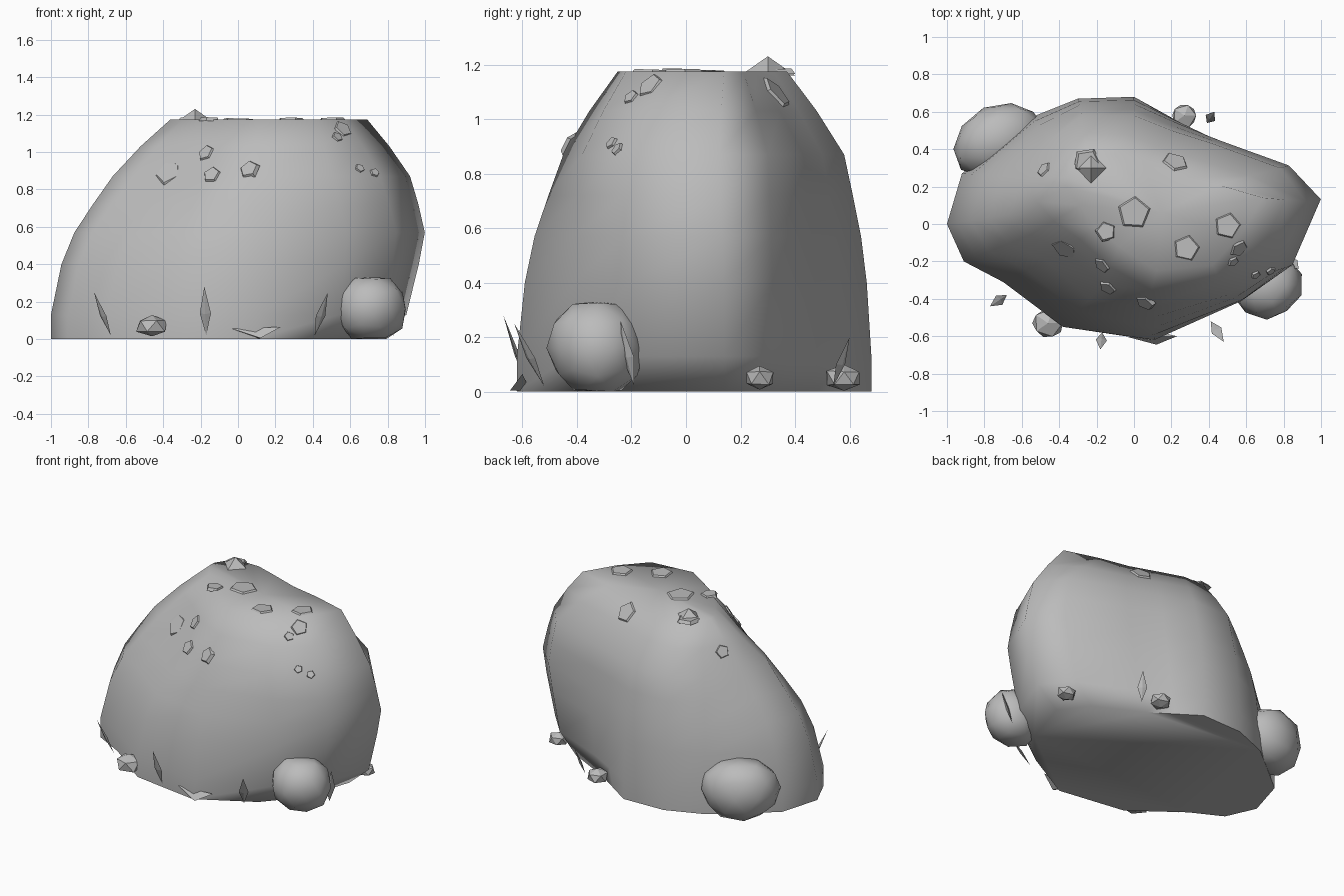
import bpy, bmesh, math, random
from mathutils import Vector, Matrix
from mathutils.bvhtree import BVHTree

random.seed(4)
default = bpy.data.objects.get("Cube")
if default:
    bpy.data.objects.remove(default, do_unlink=True)

stone = bpy.data.materials.new("stone grey")
stone.use_nodes = True
GREY = (0.5, 0.5, 0.5, 1)
stone.diffuse_color = GREY
stone.node_tree.nodes["Principled BSDF"].inputs["Base Color"].default_value = GREY


def finish(bm, name, smooth_angle=None):
    """Turn a bmesh into a named grey object."""
    bmesh.ops.recalc_face_normals(bm, faces=bm.faces)
    mesh = bpy.data.meshes.new(name)
    bm.to_mesh(mesh)
    bm.free()
    mesh.materials.append(stone)
    obj = bpy.data.objects.new(name, mesh)
    bpy.context.collection.objects.link(obj)
    if smooth_angle:
        bpy.ops.object.select_all(action="DESELECT")
        obj.select_set(True)
        bpy.context.view_layer.objects.active = obj
        bpy.ops.object.shade_smooth_by_angle(angle=math.radians(smooth_angle))
    return obj


# Main rock: plan outlines of the foot, the shoulder and the crown, blended level by level
FOOT = [(1, .14), (.82, .32), (.4, .48), (.2, .58), (0, .68), (-.3, .67), (-.55, .57),
        (-.92, .27), (-1, 0), (-.91, -.2), (-.7, -.31), (-.38, -.55), (.12, -.62),
        (.6, -.42), (.86, -.2)]
SHOULDER = [(.92, .12), (.78, .3), (.42, .43), (.2, .5), (0, .58), (-.28, .58), (-.45, .45),
            (-.6, .25), (-.67, .05), (-.56, -.06), (-.37, -.14), (-.17, -.33), (.07, -.45),
            (.5, -.38), (.76, -.25)]
CROWN = [(.69, .14), (.45, .21), (.25, .25), (.05, .32), (-.1, .37), (-.25, .37), (-.33, .3),
         (-.36, .25), (-.36, .2), (-.29, .1), (-.2, -.02), (-.08, -.12), (.12, -.25),
         (.42, -.22), (.57, -.06)]
# height, lower outline, upper outline, blend, stretch of the right side
LEVELS = [(0, FOOT, SHOULDER, 0, .75), (.13, FOOT, SHOULDER, 0, .9),
          (.4, FOOT, SHOULDER, .17, .98), (.57, FOOT, SHOULDER, .38, 1.03),
          (.72, FOOT, SHOULDER, .68, 1.02), (.87, FOOT, SHOULDER, 1, 1),
          (1.03, SHOULDER, CROWN, .48, 1), (1.175, SHOULDER, CROWN, 1, 1)]
bm = bmesh.new()
rings = []
for z, lower, upper, blend, right in LEVELS:
    ring = []
    for a, b in zip(lower, upper):
        p = Vector(a).lerp(Vector(b), blend)
        ring.append(bm.verts.new((p.x * (right if p.x > 0 else 1), p.y, z)))
    rings.append(ring)
for low, high in zip(rings, rings[1:]):
    for i in range(len(low)):
        j = (i + 1) % len(low)
        bm.faces.new((low[i], low[j], high[j], high[i]))
bm.faces.new(rings[0])
centre = bm.verts.new((.15, .06, 1.165))
for i, v in enumerate(rings[-1]):
    bm.faces.new((v, rings[-1][(i + 1) % len(FOOT)], centre))
bmesh.ops.recalc_face_normals(bm, faces=bm.faces)
surface = BVHTree.FromBMesh(bm)
finish(bm, "main_rock", 75)


# Round boulders and small pebbles resting on the ground
def boulder(name, centre, half, detail, jitter, turn=0, smooth_angle=None):
    bm = bmesh.new()
    bmesh.ops.create_icosphere(bm, subdivisions=detail, radius=1)
    for v in bm.verts:
        v.co *= 1 + random.uniform(-jitter, jitter)
        v.co.z = max(-.85, min(.9, v.co.z))
        v.co = Vector(s * h for s, h in zip(v.co, half))
    bm.transform(Matrix.Translation(centre) @ Matrix.Rotation(math.radians(turn), 4, "Z"))
    return finish(bm, name, smooth_angle)


boulder("front_boulder", (.71, -.325, .16), (.19, .18, .188), 2, .05, 0, 50)
boulder("back_boulder", (-.725, .45, .18), (.255, .19, .21), 2, .05, 25, 50)
boulder("front_pebble", (-.46, -.53, .07), (.09, .085, .065), 1, .08)
boulder("back_pebble", (.27, .58, .05), (.075, .07, .055), 1, .08)
boulder("side_pebble", (.78, .27, .05), (.065, .06, .05), 1, .08)


# Flat stone chips lying on the upper surface
def chip(name, location, normal, radius, thick):
    bm = bmesh.new()
    bmesh.ops.create_cone(bm, cap_ends=True, segments=5, radius1=radius,
                          radius2=radius * .8, depth=thick)
    turn = Matrix.Rotation(random.uniform(0, math.tau), 4, "Z")
    tilt = normal.to_track_quat("Z", "Y").to_matrix().to_4x4()
    bm.transform(Matrix.Translation(location) @ tilt @ turn)
    return finish(bm, name)


CHIPS = [(-.48, .29, .05), (-.25, .33, .08), (0, .06, .1), (.22, .33, .08), (.28, -.13, .08),
         (-.37, -.13, .085), (.06, -.42, .06), (.5, -.01, .08), (.56, -.13, .06),
         (-.15, -.04, .06), (-.17, -.22, .055), (-.14, -.34, .055),
         (.53, -.2, .035), (.65, -.27, .03), (.73, -.25, .03)]
for x, y, radius in CHIPS:
    spot, normal, _, _ = surface.ray_cast(Vector((x, y, 2)), Vector((0, 0, -1)))
    if spot:
        chip("stone_chip", spot, normal, radius, .02)

# Pointed chip standing on the rear of the top
bm = bmesh.new()
bmesh.ops.create_cone(bm, cap_ends=True, segments=4, radius1=.1, radius2=0, depth=.07)
bm.transform(Matrix.Translation((-.23, .3, 1.195)))
finish(bm, "top_shard")


# Thin grass blades leaning out around the foot
def blade(name, base, tip, width):
    base, tip = Vector(base), Vector(tip)
    axis = tip - base
    side = axis.cross(Vector((axis.x, axis.y, 0))).normalized() * width
    depth = axis.cross(side).normalized() * width * .3
    middle = base.lerp(tip, .45)
    bm = bmesh.new()
    foot, point = bm.verts.new(base), bm.verts.new(tip)
    waist = [bm.verts.new(middle + o) for o in (side, depth, -side, -depth)]
    for i in range(4):
        bm.faces.new((foot, waist[i], waist[i - 1]))
        bm.faces.new((point, waist[i - 1], waist[i]))
    return finish(bm, name)


for base, tip in [((-.68, -.38, .02), (-.77, -.44, .25)), ((-.17, -.58, .02), (-.18, -.67, .28)),
                  ((.41, -.52, .02), (.48, -.63, .25)), ((.39, .54, .02), (.43, .6, .2)),
                  ((.83, -.19, .02), (.88, -.24, .26))]:
    blade("grass_blade", base, tip, .03)

# Flat triangular flake at the front foot
bm = bmesh.new()
flake = [bm.verts.new(p) for p in ((-.03, -.605, .055), (.23, -.6, .065), (.12, -.645, .005),
                                   (.1, -.57, 0))]
for i in range(4):
    bm.faces.new(flake[:i] + flake[i + 1:])
finish(bm, "front_flake")
